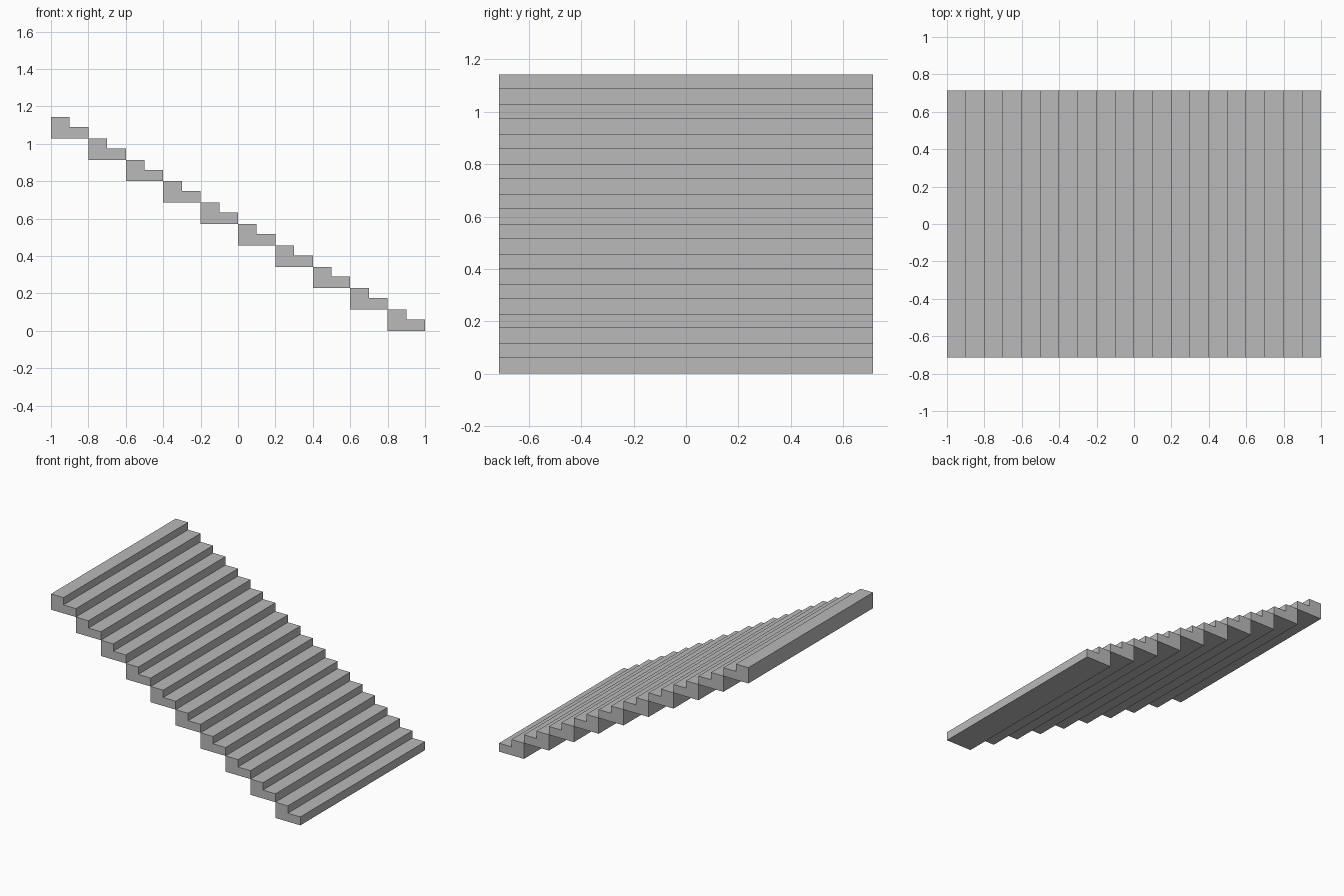
import bpy
import bmesh

cube = bpy.data.objects.get("Cube")
if cube:
    bpy.data.objects.remove(cube, do_unlink=True)

# Single flat stone colour
stone = bpy.data.materials.new("grey stone")
stone.use_nodes = True
GREY = (0.49, 0.49, 0.49, 1)
stone.diffuse_color = GREY
stone.node_tree.nodes["Principled BSDF"].inputs["Base Color"].default_value = GREY

COUNT = 10            # blocks in the flight, two steps each
RUN = 2 / COUNT       # block depth along x
RISE = 1.143 / COUNT  # block height
TREAD = 0.061         # height of the lower step in a block
HALF_WIDTH = 0.714


def step_block(name, x, z):
    """L-shaped block with two steps, extruded across the stair width."""
    profile = [(0, 0), (RUN, 0), (RUN, TREAD), (RUN / 2, TREAD),
               (RUN / 2, RISE), (0, RISE)]
    bm = bmesh.new()
    face = bm.faces.new([bm.verts.new((px, -HALF_WIDTH, pz)) for px, pz in profile])
    side = bmesh.ops.extrude_face_region(bm, geom=[face])["geom"]
    verts = [v for v in side if isinstance(v, bmesh.types.BMVert)]
    bmesh.ops.translate(bm, verts=verts, vec=(0, 2 * HALF_WIDTH, 0))
    bmesh.ops.recalc_face_normals(bm, faces=bm.faces[:])
    mesh = bpy.data.meshes.new(name)
    bm.to_mesh(mesh)
    bm.free()
    mesh.materials.append(stone)
    obj = bpy.data.objects.new(name, mesh)
    obj.location = (x, 0, z)
    bpy.context.collection.objects.link(obj)


# Flight descends from the right (-x) to the left (+x)
for i in range(COUNT):
    step_block(f"step_block_{i + 1}", 1 - (i + 1) * RUN, i * RISE)
